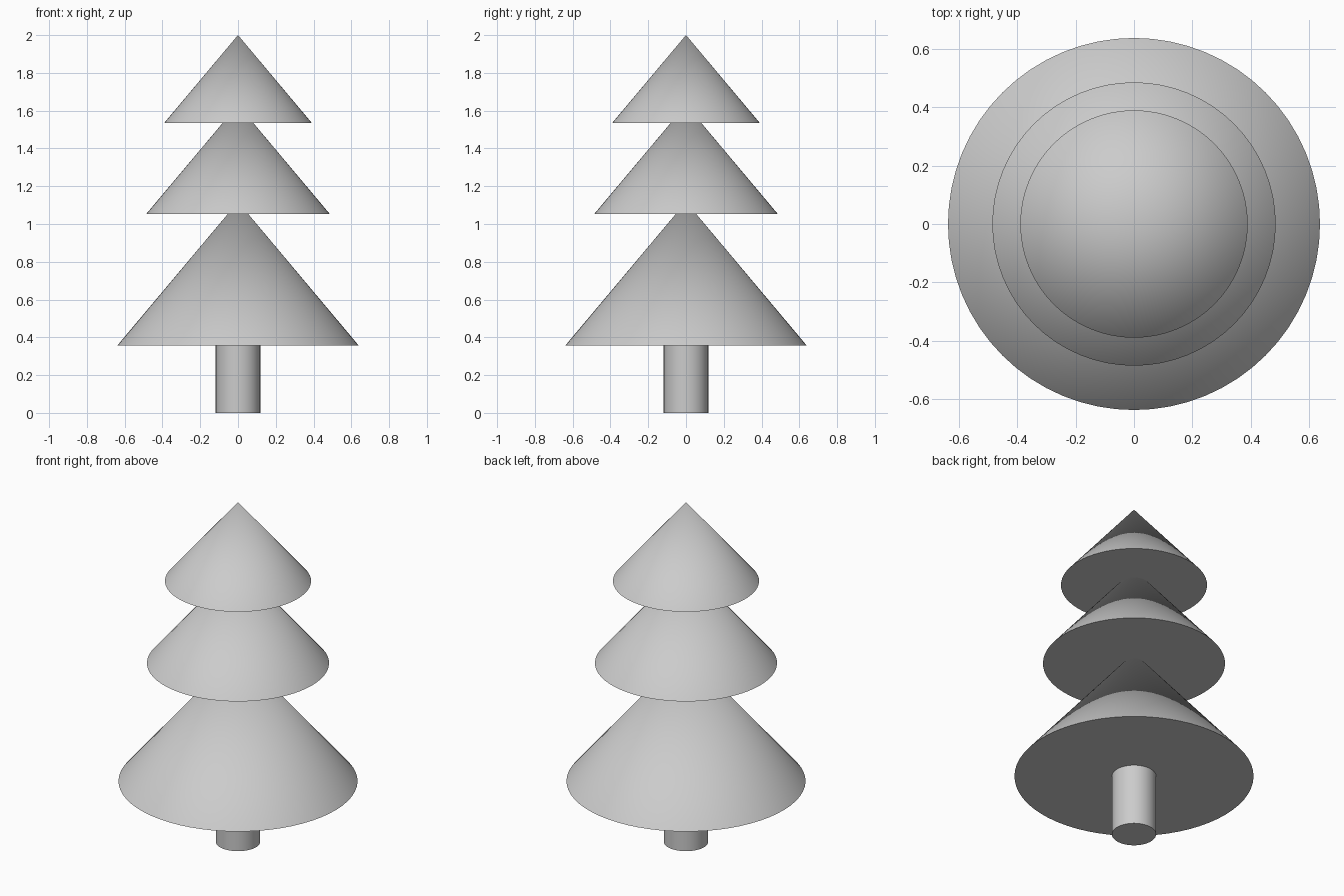
import bpy
import math

if "Cube" in bpy.data.objects:
    bpy.data.objects.remove(bpy.data.objects["Cube"])

SIDES = 64


def cone(name, z_base, z_top, r_base, r_top=0.0):
    """Upright round part between two heights, smooth sides and a crisp rim."""
    bpy.ops.mesh.primitive_cone_add(
        vertices=SIDES, radius1=r_base, radius2=r_top, depth=z_top - z_base,
        location=(0, 0, (z_base + z_top) / 2))
    obj = bpy.context.object
    obj.name = name
    bpy.ops.object.shade_smooth_by_angle(angle=math.radians(30))
    return obj


# Trunk, set slightly into the lowest tier
cone("trunk", 0.0, 0.38, 0.118, 0.118)

# Foliage tiers share one slope; each tip pokes into the tier above
SLOPE = 0.84
for name, z_base, radius in (("lower_foliage", 0.358, 0.638),
                             ("middle_foliage", 1.053, 0.486),
                             ("upper_foliage", 1.536, 0.39)):
    cone(name, z_base, z_base + radius / SLOPE, radius)
